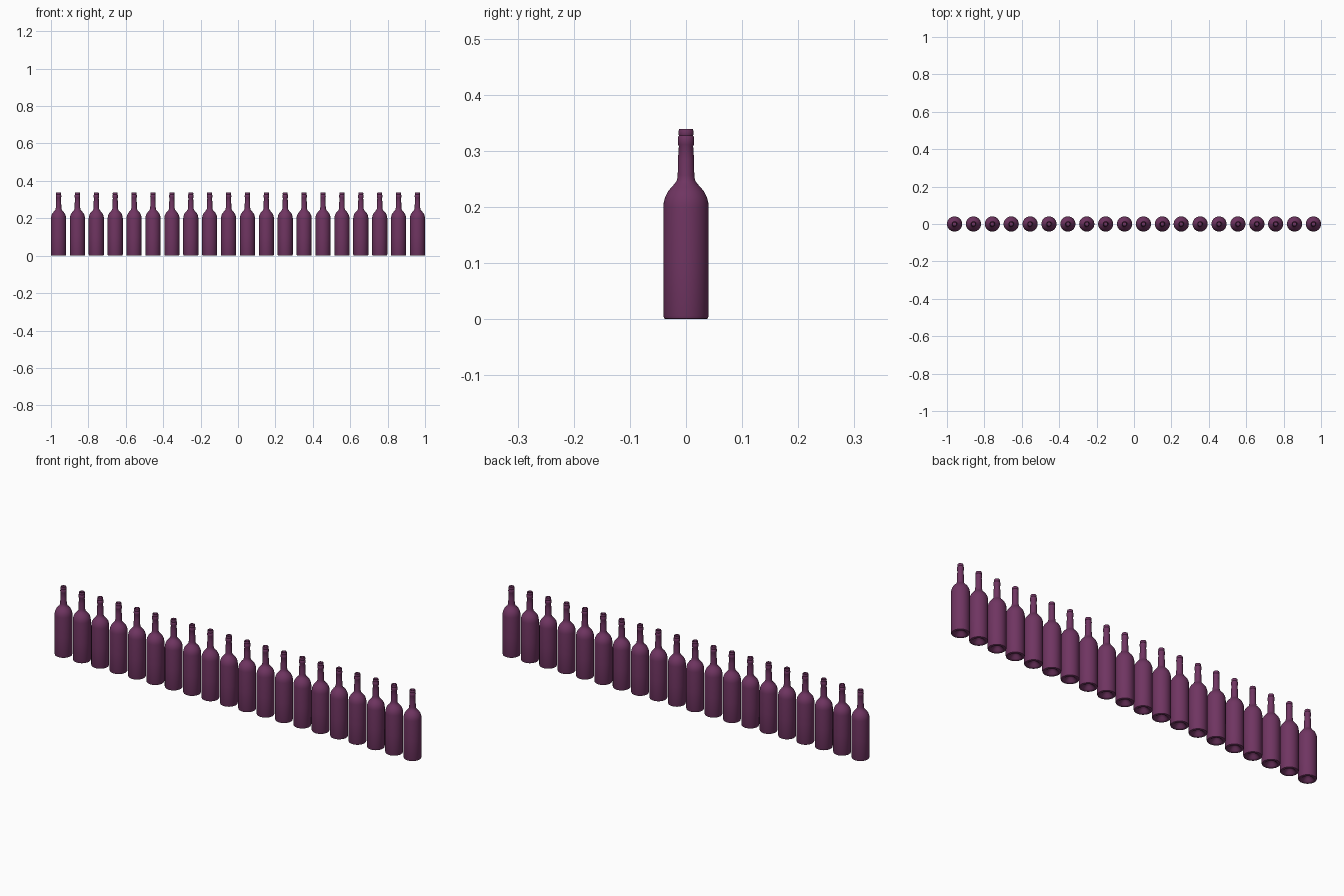
import bpy, bmesh, math

if "Cube" in bpy.data.objects:
    bpy.data.objects.remove(bpy.data.objects["Cube"])

COUNT, RADIUS, SEGMENTS = 20, 0.0405, 40

# Bottle half-profile (radius, z): punt, base, body, shoulder, neck, lip, mouth bore
profile = [
    (0, 0.022), (0.008, 0.020), (0.016, 0.013), (0.024, 0.004), (0.029, 0.0),
    (0.036, 0.0), (0.039, 0.0015), (RADIUS, 0.006),
    (RADIUS, 0.10), (RADIUS, 0.200), (0.0395, 0.209), (0.037, 0.218),
    (0.0325, 0.227), (0.026, 0.235), (0.0195, 0.242), (0.016, 0.248),
    (0.0148, 0.256), (0.0143, 0.285), (0.0128, 0.308),
    (0.0143, 0.311), (0.0147, 0.318), (0.0143, 0.325), (0.0125, 0.327),
    (0.0133, 0.329), (0.0135, 0.335), (0.012, 0.339),
    (0.0095, 0.339), (0.0085, 0.336), (0.0085, 0.27), (0, 0.27),
]

# Revolve the profile into one closed bottle
bm = bmesh.new()
verts = [bm.verts.new((r, 0, z)) for r, z in profile]
edges = [bm.edges.new(pair) for pair in zip(verts, verts[1:])]
bmesh.ops.spin(bm, geom=verts + edges, cent=(0, 0, 0), axis=(0, 0, 1),
               angle=math.tau, steps=SEGMENTS, use_duplicate=False)
bmesh.ops.remove_doubles(bm, verts=bm.verts, dist=0.00005)
bmesh.ops.recalc_face_normals(bm, faces=bm.faces)
mesh = bpy.data.meshes.new("bottle")
bm.to_mesh(mesh)
bm.free()

# Dark wine-coloured glass
glass = bpy.data.materials.new("wine_glass")
glass.diffuse_color = (0.16, 0.035, 0.12, 1)
glass.use_nodes = True
glass.node_tree.nodes["Principled BSDF"].inputs["Base Color"].default_value = glass.diffuse_color
mesh.materials.append(glass)

# Row of bottles sharing the mesh
span = 1 - RADIUS
for i in range(COUNT):
    bottle = bpy.data.objects.new(f"bottle_{i + 1:02d}", mesh)
    bottle.location.x = -span + 2 * span * i / (COUNT - 1)
    bpy.context.collection.objects.link(bottle)

# Smooth shading with sharp rims
bpy.context.view_layer.objects.active = bottle
bottle.select_set(True)
bpy.ops.object.shade_smooth_by_angle(angle=math.radians(40))
